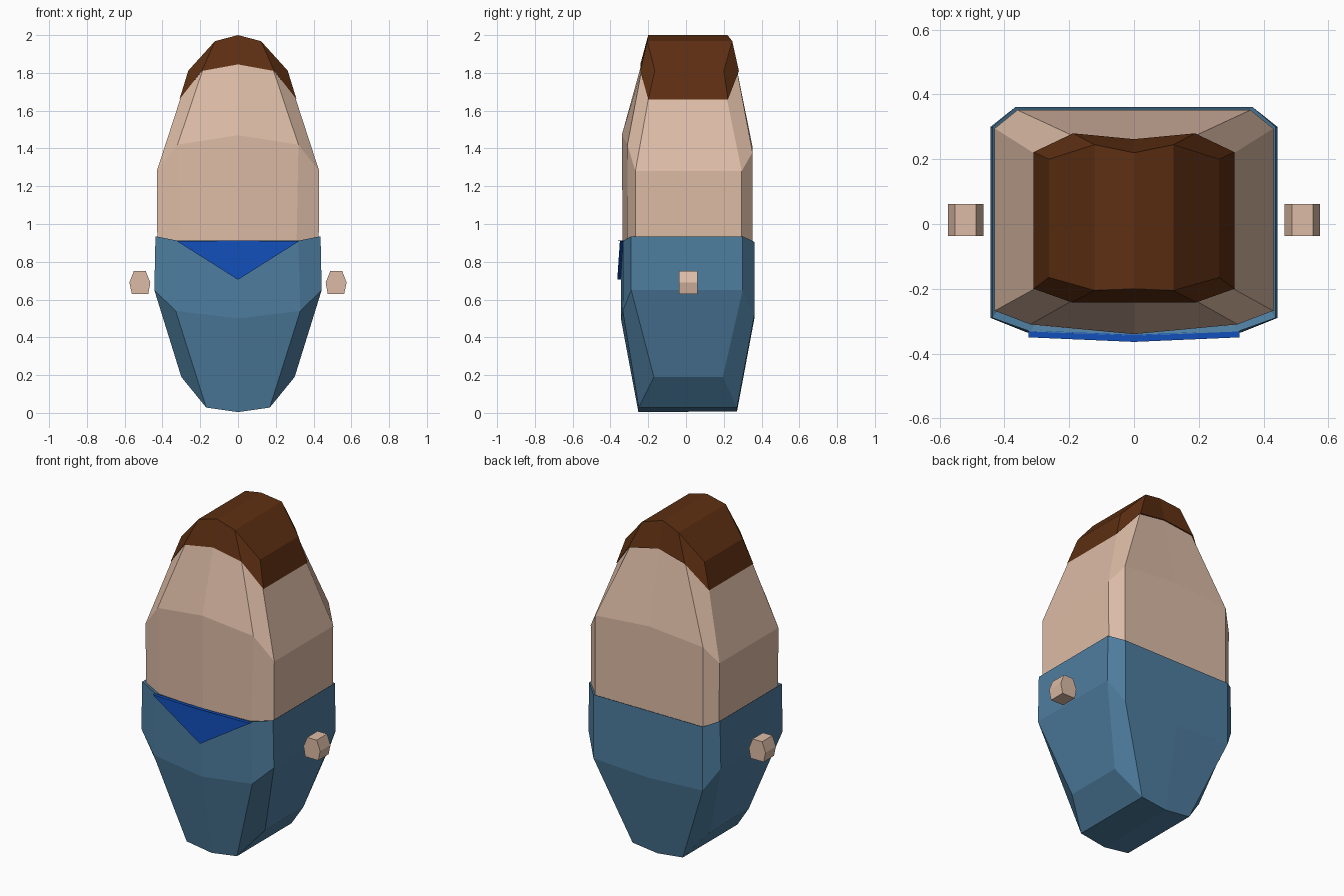
import bpy, bmesh

if "Cube" in bpy.data.objects:
    bpy.data.objects.remove(bpy.data.objects["Cube"])


def material(name, rgb):
    m = bpy.data.materials.new(name)
    m.diffuse_color = (*rgb, 1)
    m.use_nodes = True
    m.node_tree.nodes["Principled BSDF"].inputs["Base Color"].default_value = m.diffuse_color
    return m


SKIN = material("skin", (0.72, 0.50, 0.38))
HAIR = material("hair_brown", (0.11, 0.028, 0.006))
DENIM = material("denim", (0.075, 0.205, 0.345))
BLUE = material("bright_blue", (0.006, 0.08, 0.5))


def finish(bm, name, mat):
    bmesh.ops.recalc_face_normals(bm, faces=bm.faces)
    me = bpy.data.meshes.new(name)
    bm.to_mesh(me)
    bm.free()
    me.materials.append(mat)
    ob = bpy.data.objects.new(name, me)
    bpy.context.collection.objects.link(ob)
    return ob


def loft(name, rings, mat):
    """Each ring is a half outline (front centre round to back centre), mirrored in x."""
    bm = bmesh.new()
    loops = []
    for half in rings:
        full = half + [(-x, y, z) for x, y, z in half[-2:0:-1]]
        loops.append([bm.verts.new(p) for p in full])
    for a, b in zip(loops, loops[1:]):
        for i in range(10):
            j = (i + 1) % 10
            bm.faces.new((a[i], a[j], b[j], b[i]))
    for ring in (loops[0], loops[-1]):
        for q in ((0, 1, 4, 5), (1, 2, 3, 4), (0, 5, 6, 9), (9, 6, 7, 8)):
            bm.faces.new([ring[i] for i in q])
    return finish(bm, name, mat)


def prism(name, front, back, mat):
    bm = bmesh.new()
    f = [bm.verts.new(p) for p in front]
    b = [bm.verts.new(p) for p in back]
    n = len(f)
    bm.faces.new(f)
    bm.faces.new(b[::-1])
    for i in range(n):
        bm.faces.new((f[i], b[i], b[(i + 1) % n], f[(i + 1) % n]))
    return finish(bm, name, mat)


# Head and upper body
loft("head", [
    [(0, -.335, .89), (.31, -.312, .89), (.427, -.268, .89),
     (.427, .295, .89), (.36, .352, .89), (0, .352, .89)],
    [(0, -.34, 1.47), (.32, -.31, 1.42), (.43, -.268, 1.28),
     (.43, .295, 1.28), (.36, .352, 1.38), (0, .352, 1.41)],
    [(0, -.235, 1.85), (.187, -.235, 1.815), (.303, -.198, 1.67),
     (.303, .215, 1.67), (.183, .27, 1.815), (0, .255, 1.85)],
], SKIN)

# Hair cap
loft("hair", [
    [(0, -.242, 1.845), (.192, -.242, 1.81), (.31, -.2, 1.66),
     (.31, .222, 1.66), (.188, .28, 1.81), (0, .262, 1.845)],
    [(0, -.2, 2.0), (.122, -.205, 1.968), (.263, -.165, 1.812),
     (.263, .2, 1.812), (.122, .245, 1.968), (0, .22, 2.0)],
], HAIR)

# Trousers with a thin rim around the body
loft("trousers", [
    [(0, -.252, .004), (.168, -.25, .028), (.3, -.17, .19),
     (.3, .195, .19), (.168, .27, .028), (0, .27, .008)],
    [(0, -.345, .5), (.33, -.335, .54), (.443, -.29, .65),
     (.443, .3, .65), (.365, .362, .52), (0, .362, .5)],
    [(0, -.345, .912), (.32, -.332, .912), (.437, -.29, .935),
     (.437, .3, .935), (.365, .362, .905), (0, .362, .905)],
    [(0, -.325, .9), (.3, -.302, .9), (.417, -.26, .92),
     (.417, .285, .92), (.35, .342, .895), (0, .342, .895)],
], DENIM)

# Triangular bib on the front
bib = [(-.325, -.35, .91), (0, -.364, .705), (.325, -.35, .91), (0, -.364, .912)]
prism("bib", bib, [(x, y + .022, z) for x, y, z in bib], BLUE)

# Hands floating at the sides
for side, s in (("left", -1), ("right", 1)):
    outline = [(.475, .63), (.562, .63), (.575, .69), (.552, .75), (.488, .75), (.464, .69)]
    prism(side + "_hand", [(s * x, -.037, z) for x, z in outline],
          [(s * x, .062, z) for x, z in outline], SKIN)
